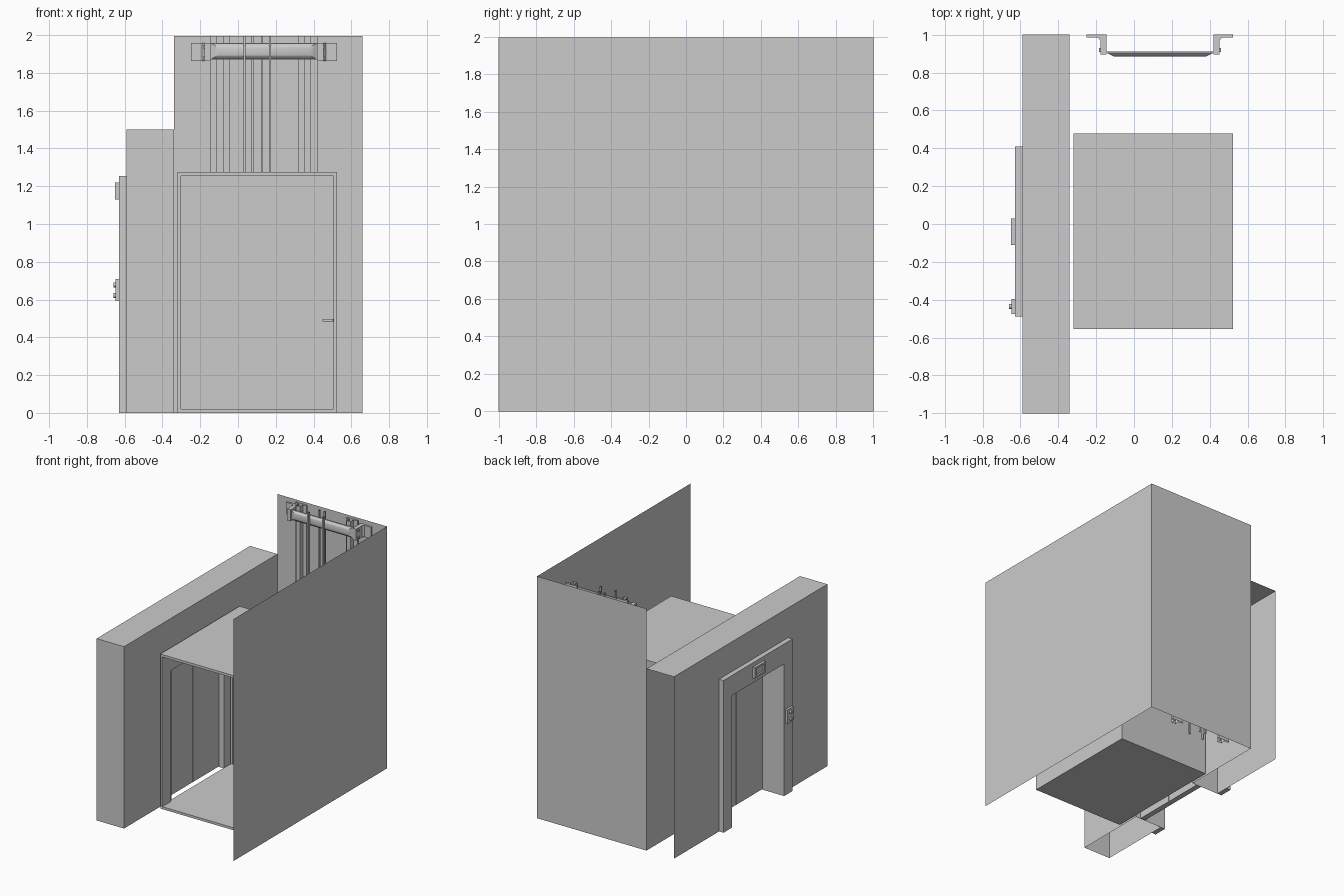
import bpy, bmesh, math

if "Cube" in bpy.data.objects:
    bpy.data.objects.remove(bpy.data.objects["Cube"])

H = 1.995          # shaft height
CY = -0.04         # door centre line in y
CX = 0.137         # guide rail centre line in x


def finish(name, bm, normals=True):
    if normals:
        bmesh.ops.recalc_face_normals(bm, faces=bm.faces)
    me = bpy.data.meshes.new(name)
    bm.to_mesh(me)
    bm.free()
    ob = bpy.data.objects.new(name, me)
    bpy.context.collection.objects.link(ob)
    return ob


def box(name, x, y, z, bevel=0):
    """Box from three (min, max) ranges."""
    bm = bmesh.new()
    bmesh.ops.create_cube(bm, size=1)
    for v in bm.verts:
        v.co = [r[0] + (c + 0.5) * (r[1] - r[0]) for c, r in zip(v.co, (x, y, z))]
    ob = finish(name, bm)
    if bevel:
        m = ob.modifiers.new("bevel", 'BEVEL')
        m.width, m.segments = bevel, 2
    return ob


def prism(name, pts, lo, hi, axis='x', skip=(), caps=True):
    """Extrude a closed profile; axis x uses (y,z) points, axis z uses (x,y)."""
    place = {'x': lambda p, t: (t, p[0], p[1]), 'z': lambda p, t: (p[0], p[1], t)}[axis]
    bm = bmesh.new()
    a = [bm.verts.new(place(p, lo)) for p in pts]
    b = [bm.verts.new(place(p, hi)) for p in pts]
    n = len(pts)
    if caps:
        bm.faces.new(a)
        bm.faces.new(b[::-1])
    for i in range(n):
        if i not in skip:
            j = (i + 1) % n
            bm.faces.new((a[i], b[i], b[j], a[j]))
    return finish(name, bm)


def sheet(name, pts):
    bm = bmesh.new()
    bm.faces.new([bm.verts.new(p) for p in pts])
    return finish(name, bm, False)


def portal(y0, y1, top, half, head):
    """Upside-down U outline: slab with a doorway cut in it."""
    return [(y0, 0), (y0, top), (y1, top), (y1, 0),
            (CY + half, 0), (CY + half, head), (CY - half, head), (CY - half, 0)]


# Shaft walls: two thin sheets
sheet("shaft_back_wall", [(-0.34, 1, 0), (-0.34, 1, H), (0.66, 1, H), (0.66, 1, 0)])
sheet("shaft_right_wall", [(0.66, -1, 0), (0.66, 1, 0), (0.66, 1, H), (0.66, -1, H)])

# Landing wall: hollow, open underneath and at the back end
prism("landing_wall", portal(-1, 1, 1.5, 0.34, 1.09), -0.59, -0.34, skip=(2, 3, 7))

# Door surround and sliding doors
prism("door_surround", portal(CY - 0.45, CY + 0.41 + 0.04, 1.255, 0.34, 1.09), -0.63, -0.589)
for side, s in (("front", -1), ("back", 1)):
    ys = sorted((CY + s * 0.001, CY + s * 0.34))
    box(side + "_door_panel", (-0.43, -0.385), ys, (0.004, 1.09))

# Floor indicator above the door: rim around a recessed screen
for nm, y, z in (("top", (-0.11, 0.03), (1.205, 1.22)), ("bottom", (-0.11, 0.03), (1.13, 1.145)),
                 ("front", (-0.11, -0.092), (1.145, 1.205)), ("back", (0.012, 0.03), (1.145, 1.205))):
    box("indicator_rim_" + nm, (-0.65, -0.63), y, z)
box("indicator_screen", (-0.637, -0.63), (-0.092, 0.012), (1.145, 1.205))

# Call panel with two round buttons
box("call_panel", (-0.648, -0.63), (-0.475, -0.397), (0.592, 0.708))
for z in (0.622, 0.678):
    bpy.ops.mesh.primitive_cylinder_add(vertices=16, radius=0.013, depth=0.014,
                                        location=(-0.653, -0.436, z), rotation=(0, math.pi / 2, 0))
    bpy.context.object.name = "call_button"
    bpy.ops.object.shade_smooth_by_angle()

# Cabin: open front, doorway on the left side
X, Y = (-0.32, 0.523), (-0.555, 0.478)
box("cabin_floor", X, Y, (0, 0.02))
box("cabin_roof", X, Y, (1.255, 1.275))
box("cabin_back_wall", X, (0.46, Y[1]), (0.02, 1.255))
box("cabin_right_wall", (0.505, X[1]), (Y[0], 0.46), (0.02, 1.255))
door_wall = portal(Y[0], 0.46, 1.255, 0.40, 1.10)
prism("cabin_door_wall", [(y, max(z, 0.02)) for y, z in door_wall], -0.32, -0.303)
box("cabin_wall_panel", (-0.197, 0.02), (0.454, 0.46), (0.385, 0.755))
box("cabin_handrail", (0.447, 0.505), (-0.42, 0.36), (0.483, 0.497), 0.003)

# Guide rails (T section) and flat suspension bands, open ended
for side, s in (("left", -1), ("right", 1)):
    c = CX + s * 0.232
    tee = [(c - 0.052, 0.97), (c - 0.052, 0.955), (c - 0.018, 0.955), (c - 0.018, 0.915),
           (c + 0.018, 0.915), (c + 0.018, 0.955), (c + 0.052, 0.955), (c + 0.052, 0.97)]
    prism(side + "_guide_rail", tee, 0, H, 'z', caps=False)
for x, y, w in ((0.034, 0.87, 0.006), (0.169, 0.87, 0.006), (0.077, 0.95, 0.006), (0.127, 0.95, 0.006)):
    band = [(x - w, y - 0.008), (x + w, y - 0.008), (x + w, y + 0.008), (x - w, y + 0.008)]
    prism("suspension_band", band, 0, H, 'z', caps=False)

# Cross bar with a bulged front, carried by two L brackets
box("cross_bar_back", (CX - 0.283, CX + 0.283), (0.903, 0.912), (1.872, 1.957))
bm = bmesh.new()
rings = []
N = 9
for i in range(N):
    t = -1 + 2 * i / (N - 1)
    y = 0.903 - 0.018 * math.sqrt(max(0, 1 - t * t))
    z = 1.915 + 0.04 * t
    inset = (0.903 - y) * 2
    rings.append([bm.verts.new((CX + s * (0.28 - inset), y, z)) for s in (-1, 1)])
for a, b in zip(rings, rings[1:]):
    bm.faces.new((a[0], a[1], b[1], b[0]))
for k in (0, 1):
    bm.faces.new([r[k] for r in rings])
bar = finish("cross_bar_front", bm)
bpy.context.view_layer.objects.active = bar
bpy.ops.object.select_all(action='DESELECT')
bar.select_set(True)
bpy.ops.object.shade_smooth_by_angle()

for side, s in (("left", -1), ("right", 1)):
    ell = [(0.283, 0.895), (0.315, 0.895), (0.315, 0.97), (0.328, 0.985),
           (0.387, 0.985), (0.387, 1.0), (0.283, 1.0)]
    prism(side + "_bracket", [(CX + s * x, y) for x, y in ell], 1.862, 1.957, 'z')
    for z in (1.88, 1.938):
        xs = sorted((CX + s * 0.302, CX + s * 0.322))
        box(side + "_bracket_bolt", xs, (0.91, 0.93), (z - 0.008, z + 0.008))
